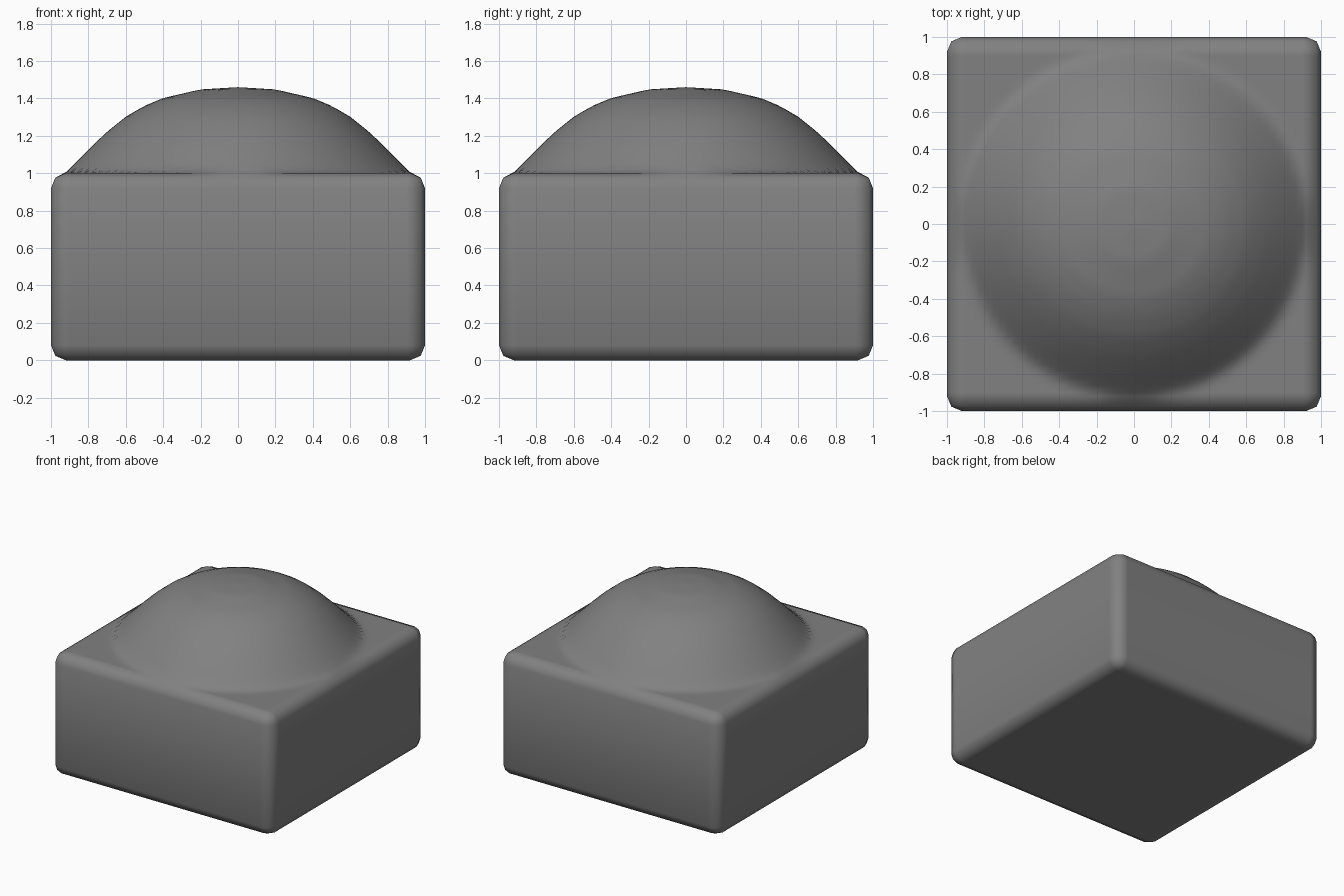
import bpy, bmesh, math
from mathutils import Vector

if "Cube" in bpy.data.objects:
    bpy.data.objects.remove(bpy.data.objects["Cube"])

# Dome profile: (radius, height above the top face)
PROFILE = [(0, .46), (.2, .448), (.4, .402), (.5, .36), (.6, .302), (.7, .222),
           (.8, .126), (.87, .054), (.92, .006), (.95, 0), (2, 0)]


def dome_height(r):
    for (r0, h0), (r1, h1) in zip(PROFILE, PROFILE[1:]):
        if r <= r1:
            return h0 + (h1 - h0) * (r - r0) / (r1 - r0)
    return 0


# Rounded block
bm = bmesh.new()
bmesh.ops.create_cube(bm, size=2)
for v in bm.verts:
    v.co.z = (v.co.z + 1) / 2
bmesh.ops.bevel(bm, geom=bm.edges[:], offset=0.08, segments=2, profile=0.5,
                affect='EDGES', clamp_overlap=True)

# Slice into a fine grid so the top can swell
CUTS = 48
for axis in (Vector((1, 0, 0)), Vector((0, 1, 0))):
    for i in range(CUTS + 1):
        p = -0.9 + 1.8 * i / CUTS
        bmesh.ops.bisect_plane(bm, geom=bm.verts[:] + bm.edges[:] + bm.faces[:],
                               plane_co=axis * p, plane_no=axis, dist=1e-5)

# Raise the dome out of the top face
for v in bm.verts:
    if v.co.z > 0.999:
        v.co.z += dome_height(math.hypot(v.co.x, v.co.y))
bmesh.ops.recalc_face_normals(bm, faces=bm.faces[:])
for f in bm.faces:
    f.smooth = True

mesh = bpy.data.meshes.new("domed_block")
bm.to_mesh(mesh)
bm.free()
block = bpy.data.objects.new("domed_block", mesh)
bpy.context.collection.objects.link(block)

# Plain grey finish
grey = bpy.data.materials.new("mid_grey")
grey.diffuse_color = (0.22, 0.22, 0.22, 1)
grey.use_nodes = True
grey.node_tree.nodes["Principled BSDF"].inputs["Base Color"].default_value = grey.diffuse_color
mesh.materials.append(grey)
